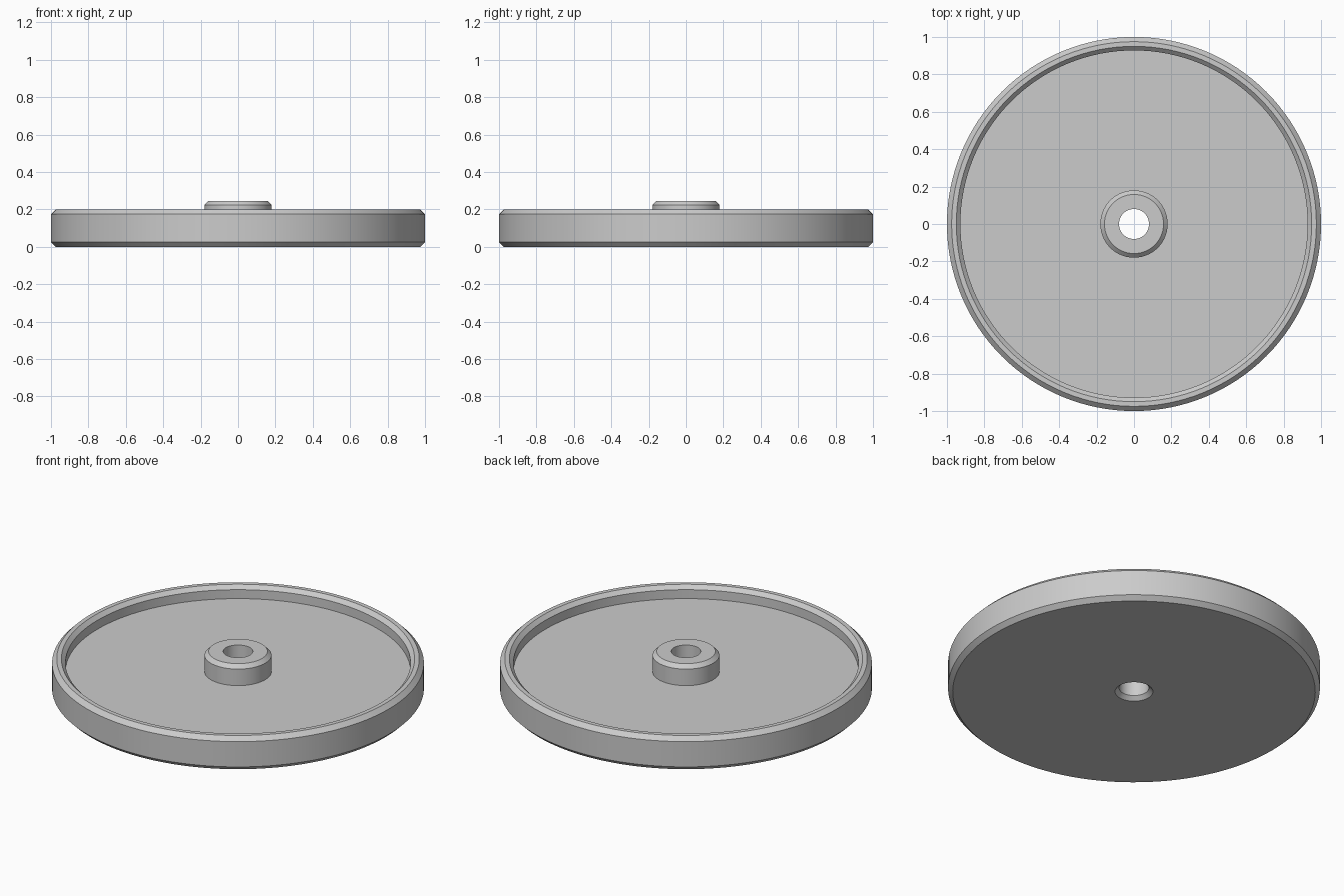
import bpy
import bmesh
import math

# Remove the default cube
cube = bpy.data.objects.get("Cube")
if cube:
    bpy.data.objects.remove(cube, do_unlink=True)

SEGMENTS = 128

# Plain grey material
GREY = (0.6, 0.6, 0.6, 1.0)
grey = bpy.data.materials.new("plain grey")
grey.use_nodes = True
grey.diffuse_color = GREY
grey.node_tree.nodes["Principled BSDF"].inputs["Base Color"].default_value = GREY


def lathe(name, profile):
    """Spin a closed (radius, height) profile around the z axis."""
    bm = bmesh.new()
    verts = [bm.verts.new((r, 0, z)) for r, z in profile]
    edges = [bm.edges.new((v, verts[i - 1])) for i, v in enumerate(verts)]
    bmesh.ops.spin(bm, geom=verts + edges, cent=(0, 0, 0), axis=(0, 0, 1),
                   angle=math.tau, steps=SEGMENTS, use_merge=True)
    bmesh.ops.remove_doubles(bm, verts=bm.verts, dist=0.0001)
    bmesh.ops.recalc_face_normals(bm, faces=bm.faces)
    mesh = bpy.data.meshes.new(name)
    bm.to_mesh(mesh)
    bm.free()
    mesh.materials.append(grey)
    obj = bpy.data.objects.new(name, mesh)
    bpy.context.collection.objects.link(obj)
    bpy.ops.object.select_all(action="DESELECT")
    obj.select_set(True)
    bpy.context.view_layer.objects.active = obj
    bpy.ops.object.shade_smooth_by_angle(angle=math.radians(25))
    return obj


FLOOR = 0.125   # top of the dished floor
RIM = 0.2       # top of the rim
HUB = 0.245     # top of the hub
BORE = 0.08     # radius of the central hole

# Dished wheel with chamfered rim, raised hub and countersunk bore
lathe("dished_wheel", [
    # underside and outer wall
    (BORE + 0.022, 0), (0.975, 0), (1, 0.025), (1, RIM - 0.025),
    # rim and inner wall
    (0.975, RIM), (0.95, RIM), (0.928, RIM - 0.022), (0.928, FLOOR),
    # hub
    (0.18, FLOOR), (0.18, HUB - 0.022), (0.158, HUB), (BORE, HUB),
    # countersink under the bore
    (BORE, 0.022),
])
